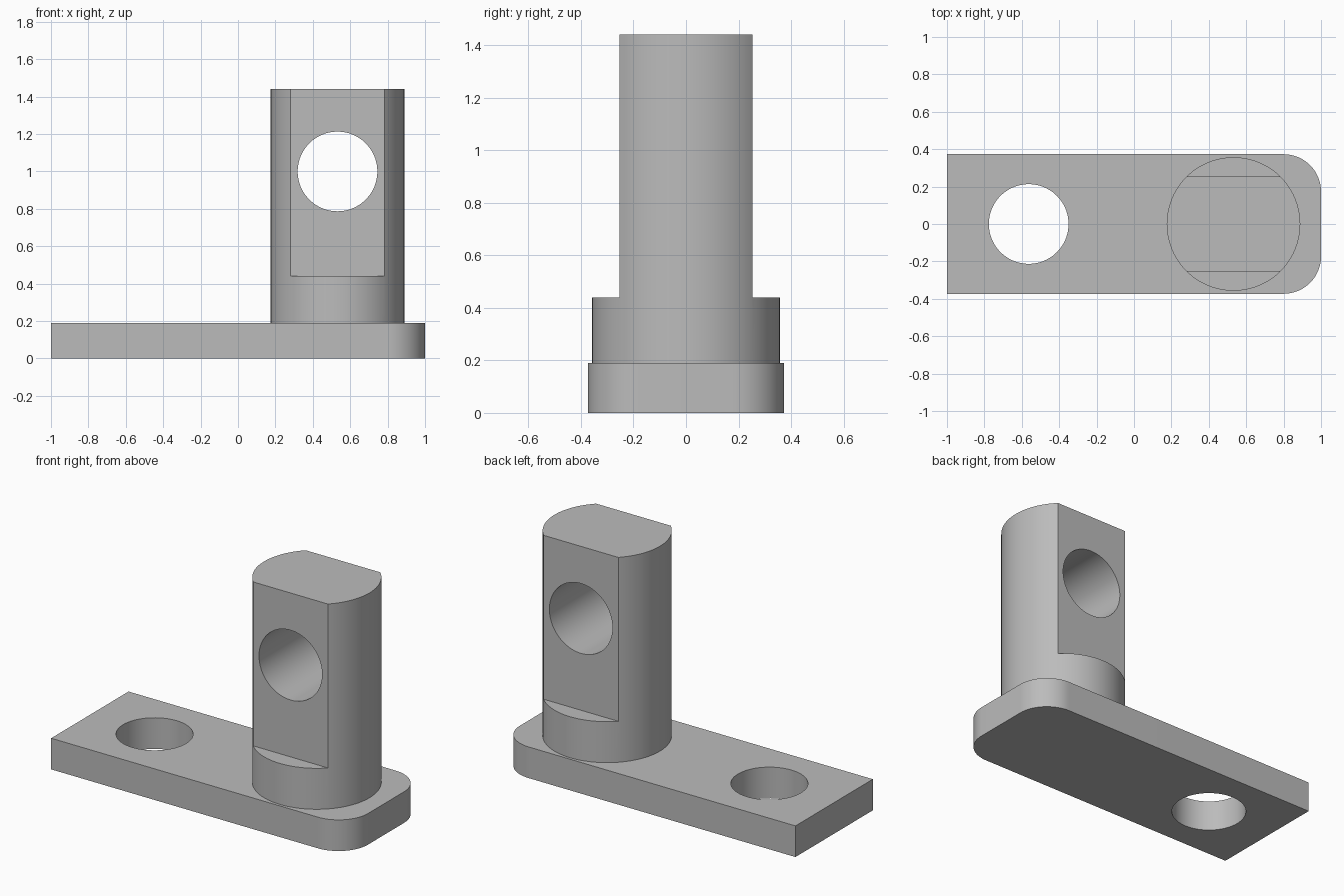
import bpy, bmesh, math
from mathutils import Matrix

if "Cube" in bpy.data.objects:
    bpy.data.objects.remove(bpy.data.objects["Cube"], do_unlink=True)

grey = bpy.data.materials.new("plain grey")
grey.use_nodes = True
grey.diffuse_color = (0.5, 0.5, 0.5, 1)
grey.node_tree.nodes["Principled BSDF"].inputs["Base Color"].default_value = (0.5, 0.5, 0.5, 1)

HALF_WIDTH, PLATE_TOP, CORNER = 0.373, 0.19, 0.2
POST_X, POST_R, POST_TOP = 0.532, 0.357, 1.44
FLAT_Y, FLAT_Z, HOLE_R = 0.253, 0.44, 0.213


def add_object(name, bm):
    bmesh.ops.recalc_face_normals(bm, faces=bm.faces)
    mesh = bpy.data.meshes.new(name)
    bm.to_mesh(mesh)
    bm.free()
    mesh.materials.append(grey)
    obj = bpy.data.objects.new(name, mesh)
    bpy.context.collection.objects.link(obj)
    return obj


def activate(obj):
    bpy.ops.object.select_all(action='DESELECT')
    obj.select_set(True)
    bpy.context.view_layer.objects.active = obj


def cylinder(name, radius, depth, matrix):
    bm = bmesh.new()
    bmesh.ops.create_cone(bm, cap_ends=True, segments=96, radius1=radius,
                          radius2=radius, depth=depth, matrix=matrix)
    return add_object(name, bm)


def box(name, centre, size):
    bm = bmesh.new()
    bmesh.ops.create_cube(bm, size=1, matrix=Matrix.Translation(centre)
                          @ Matrix.Diagonal((*size, 1)))
    return add_object(name, bm)


def cut(target, cutter):
    mod = target.modifiers.new("cut", 'BOOLEAN')
    mod.operation, mod.solver, mod.object = 'DIFFERENCE', 'EXACT', cutter
    activate(target)
    bpy.ops.object.modifier_apply(modifier=mod.name)
    bpy.data.objects.remove(cutter, do_unlink=True)


# Base plate: square at one end, rounded corners at the other
outline = [(-1, HALF_WIDTH), (-1, -HALF_WIDTH)]
for side, start in ((-1, -90), (1, 0)):
    for i in range(25):
        a = math.radians(start + 90 * i / 24)
        outline.append((1 - CORNER + CORNER * math.cos(a),
                        side * (HALF_WIDTH - CORNER) + CORNER * math.sin(a)))
bm = bmesh.new()
face = bm.faces.new([bm.verts.new((x, y, 0)) for x, y in outline])
top = bmesh.ops.extrude_face_region(bm, geom=[face])["geom"]
bmesh.ops.translate(bm, vec=(0, 0, PLATE_TOP),
                    verts=[v for v in top if isinstance(v, bmesh.types.BMVert)])
plate = add_object("base_plate", bm)
cut(plate, cylinder("plate_hole", HOLE_R, 1, Matrix.Translation((-0.563, 0, 0))))

# Upright post: round foot, two flats above it, and a cross hole
post = cylinder("upright_post", POST_R, POST_TOP - PLATE_TOP,
                Matrix.Translation((POST_X, 0, (POST_TOP + PLATE_TOP) / 2)))
for side in (-1, 1):
    cut(post, box("flat_cutter", (POST_X, side * (FLAT_Y + 0.5), FLAT_Z + 1), (2, 1, 2)))
cut(post, cylinder("cross_hole", HOLE_R, 2,
                   Matrix.Translation((POST_X, 0, 1.0)) @ Matrix.Rotation(math.pi / 2, 4, 'X')))

for part in (plate, post):
    activate(part)
    bpy.ops.object.shade_smooth_by_angle(angle=math.radians(30))
